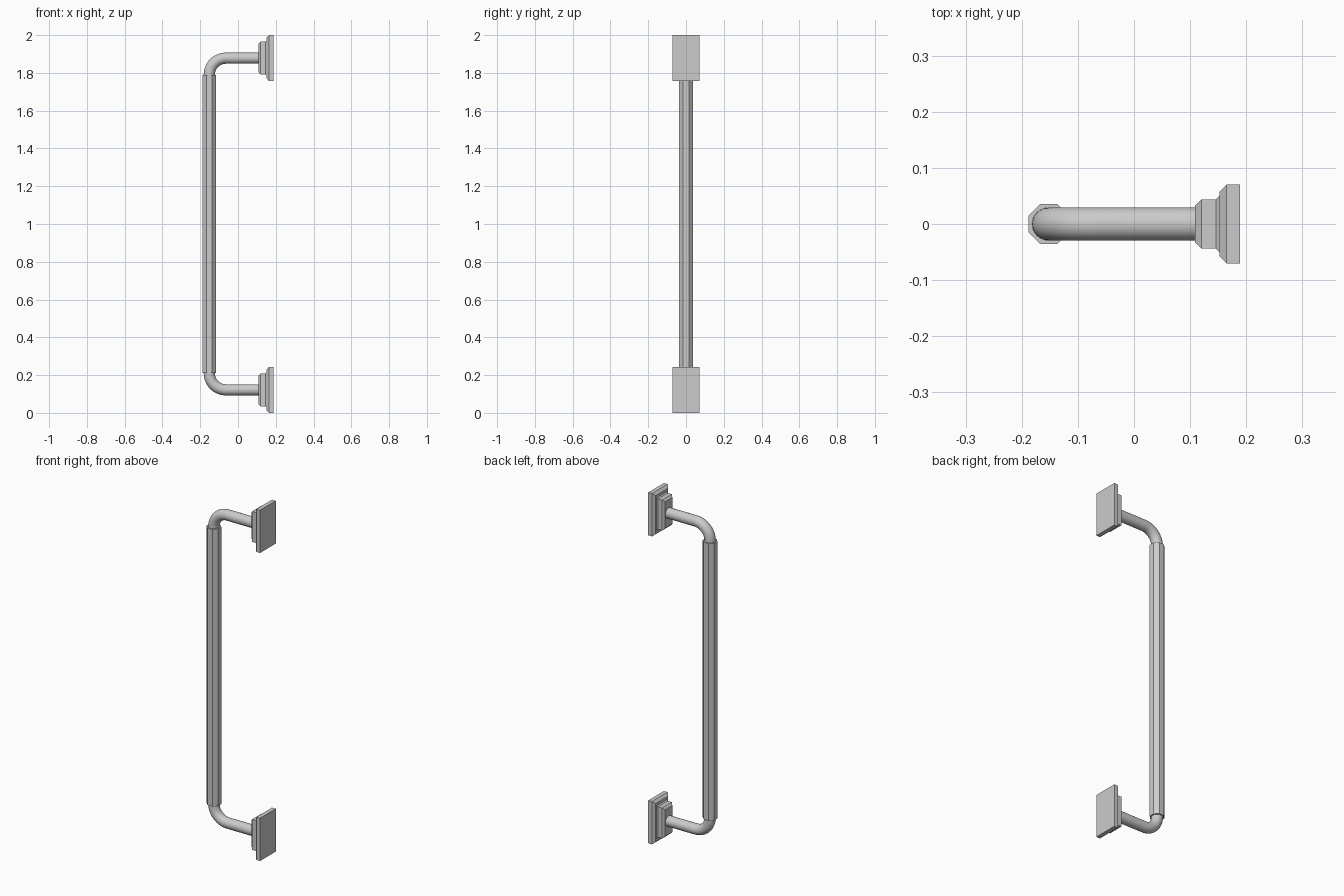
import bpy, bmesh, math
from mathutils import Vector

if "Cube" in bpy.data.objects:
    bpy.data.objects.remove(bpy.data.objects["Cube"])

GRIP_X = -0.152      # centre line of the vertical bar
ARM_Z = 0.878        # arm height above/below the middle
MID_Z = 1.0
BEND = 0.088         # bend radius of the tube


def loft(name, rings, smooth=False):
    """Skin a list of equal-length point rings and cap both ends."""
    bm = bmesh.new()
    loops = [[bm.verts.new(p) for p in ring] for ring in rings]
    n = len(loops[0])
    for a, b in zip(loops, loops[1:]):
        for i in range(n):
            j = (i + 1) % n
            bm.faces.new((a[i], a[j], b[j], b[i]))
    bm.faces.new(loops[0][::-1])
    bm.faces.new(loops[-1])
    bmesh.ops.recalc_face_normals(bm, faces=bm.faces[:])
    mesh = bpy.data.meshes.new(name)
    bm.to_mesh(mesh)
    bm.free()
    obj = bpy.data.objects.new(name, mesh)
    bpy.context.collection.objects.link(obj)
    if smooth:
        bpy.ops.object.select_all(action='DESELECT')
        obj.select_set(True)
        bpy.context.view_layer.objects.active = obj
        bpy.ops.object.shade_smooth_by_angle(angle=math.radians(35))
    return obj


def circle(center, u, v, r, n, phase=0.0):
    angles = [2 * math.pi * i / n + phase for i in range(n)]
    return [center + r * (math.cos(a) * u + math.sin(a) * v) for a in angles]


X, Y, Z = Vector((1, 0, 0)), Vector((0, 1, 0)), Vector((0, 0, 1))

# Octagonal grip
r_oct = 0.036 / math.cos(math.pi / 8)
loft("grip", [circle(Vector((GRIP_X, 0, MID_Z + s * 0.79)), X, Y, r_oct, 8, math.pi / 8)
              for s in (-1, 1)])

# Mount profile: x position, half width, half height
mount = [(0.109, 0.0325, 0.0755), (0.120, 0.0440, 0.0870), (0.146, 0.0440, 0.0870),
         (0.152, 0.0500, 0.0930), (0.152, 0.0570, 0.1085), (0.165, 0.0705, 0.1220),
         (0.189, 0.0705, 0.1220)]

for s, side in ((1, "upper"), (-1, "lower")):
    arm_z = MID_Z + s * ARM_Z

    # Bent round tube from the grip end to the mount
    rings = [circle(Vector((GRIP_X, 0, MID_Z + s * 0.775)), X, Y, 0.0295, 32)]
    steps = 14
    for k in range(steps + 1):
        a = math.pi / 2 * k / steps
        radial = Vector((-math.cos(a), 0, s * math.sin(a)))
        pivot = Vector((GRIP_X + BEND, 0, arm_z - s * BEND))
        rings.append(circle(pivot + BEND * radial, -radial, Y, 0.0295, 32))
    rings.append(circle(Vector((0.115, 0, arm_z)), Z * -s, Y, 0.0295, 32))
    loft(side + "_arm", rings, smooth=True)

    # Stepped, chamfered mounting plate
    loft(side + "_mount", [[Vector((x, sy * w, arm_z + sz * h))
                            for sy, sz in ((-1, -1), (1, -1), (1, 1), (-1, 1))]
                           for x, w, h in mount])
